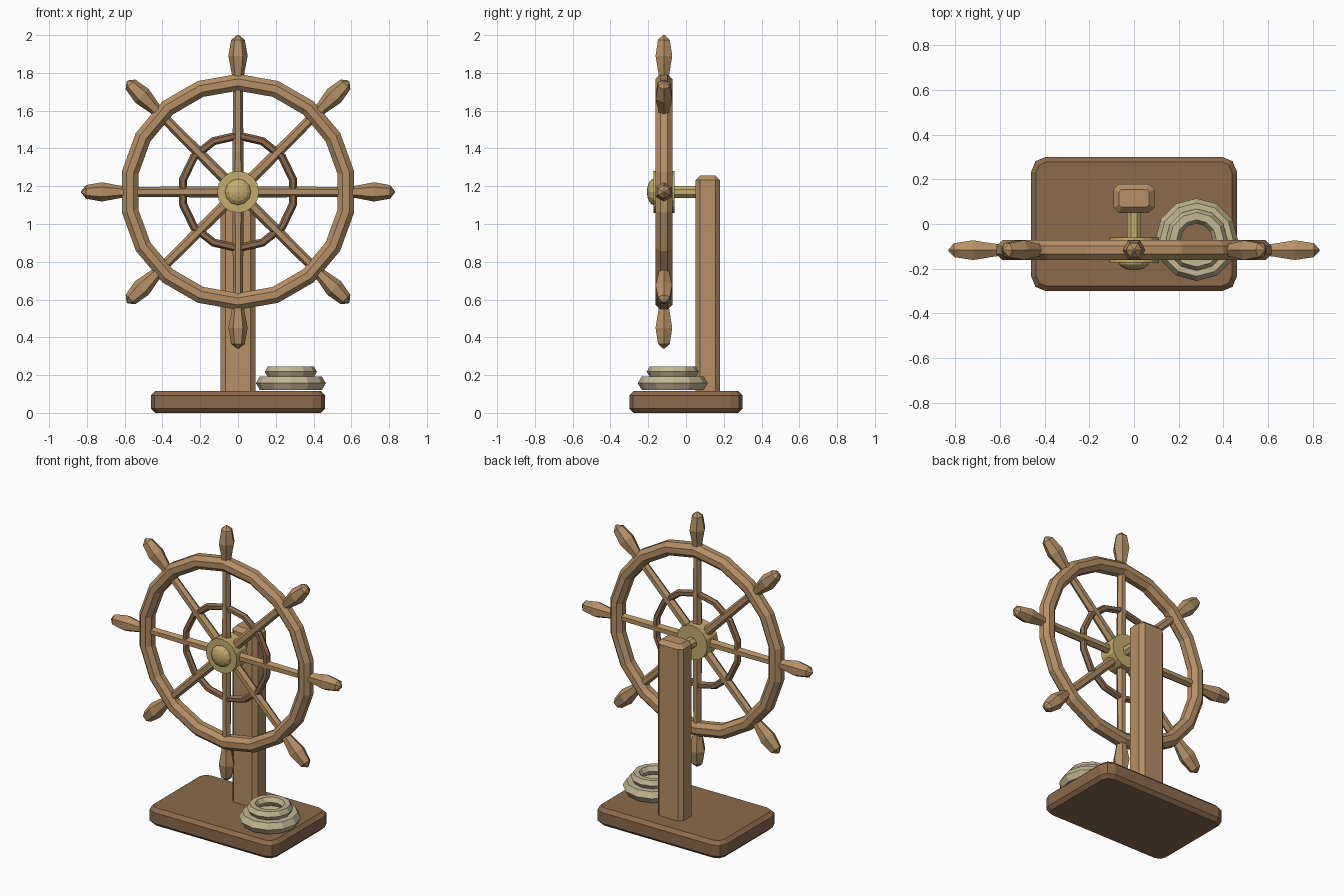
import bpy, bmesh
from math import pi, cos, sin
from mathutils import Matrix, Vector

if "Cube" in bpy.data.objects:
    bpy.data.objects.remove(bpy.data.objects["Cube"], do_unlink=True)


def material(name, rgb):
    m = bpy.data.materials.new(name)
    m.use_nodes = True
    m.diffuse_color = (*rgb, 1)
    m.node_tree.nodes["Principled BSDF"].inputs["Base Color"].default_value = (*rgb, 1)
    return m


light_wood = material("light wood", (0.46, 0.28, 0.135))
dark_wood = material("dark wood", (0.26, 0.145, 0.075))
brass = material("brass", (0.55, 0.42, 0.155))
rope = material("rope", (0.56, 0.47, 0.30))


def finish(name, bm, mat, matrix=Matrix()):
    bmesh.ops.recalc_face_normals(bm, faces=bm.faces)
    mesh = bpy.data.meshes.new(name)
    bm.to_mesh(mesh)
    bm.free()
    mesh.materials.append(mat)
    obj = bpy.data.objects.new(name, mesh)
    obj.matrix_world = matrix
    bpy.context.collection.objects.link(obj)
    return obj


def lathe(name, profile, sides, mat, matrix=Matrix(), phase=0, closed=False):
    """Turn (radius, height) points about local z; closed makes a ring."""
    bm = bmesh.new()
    turns = [phase + 2 * pi * i / sides for i in range(sides)]
    rings = [[bm.verts.new((r * cos(a), r * sin(a), h)) for a in turns] for r, h in profile]
    pairs = list(zip(rings, rings[1:]))
    if closed:
        pairs.append((rings[-1], rings[0]))
    else:
        bm.faces.new(rings[0])
        bm.faces.new(rings[-1])
    for a, b in pairs:
        for i in range(sides):
            j = (i + 1) % sides
            bm.faces.new((a[i], a[j], b[j], b[i]))
    return finish(name, bm, mat, matrix)


def ring(name, major, minor, sides, section, mat, matrix, phase=0, tilt=0):
    angles = [tilt + 2 * pi * k / section for k in range(section)]
    profile = [(major + minor * cos(a), minor * sin(a)) for a in angles]
    return lathe(name, profile, sides, mat, matrix, phase, closed=True)


def block(name, low, high, corner, steps, edge, mat):
    """Box with bevelled upright corners, then chamfered top and bottom rims."""
    low, high = Vector(low), Vector(high)
    bm = bmesh.new()
    bmesh.ops.create_cube(bm, size=1, matrix=Matrix.Translation((low + high) / 2)
                          @ Matrix.Diagonal((*(high - low), 1)))
    upright = [e for e in bm.edges if abs(e.verts[0].co.z - e.verts[1].co.z) > 1e-4]
    bmesh.ops.bevel(bm, geom=upright, offset=corner, segments=steps, profile=0.5, affect="EDGES")
    rims = [e for e in bm.edges if abs(e.verts[0].co.z - e.verts[1].co.z) < 1e-4]
    bmesh.ops.bevel(bm, geom=rims, offset=edge, segments=1, affect="EDGES")
    return finish(name, bm, mat)


# Stand
block("base", (-0.46, -0.30, 0), (0.46, 0.30, 0.115), 0.065, 2, 0.022, dark_wood)
block("post", (-0.092, 0.05, 0.08), (0.092, 0.18, 1.257), 0.025, 1, 0.025, light_wood)

# Wheel rings, turned about the y axis
centre = Matrix.Translation((0, -0.117, 1.17))
facing = centre @ Matrix.Rotation(pi / 2, 4, "X")
ring("rim", 0.58, 0.048, 18, 8, light_wood, facing, pi / 2, pi / 8)
ring("inner_ring", 0.298, 0.022, 14, 6, dark_wood, facing, pi / 2)

# Spokes with turned handles
handle = [(0.03, 0.60), (0.034, 0.63), (0.051, 0.72), (0.036, 0.805), (0.005, 0.83)]
for k in range(8):
    turn = centre @ Matrix.Rotation(k * pi / 4, 4, "Y")
    lathe(f"spoke_{k + 1}", [(0.03, 0.05), (0.026, 0.57)], 6, light_wood, turn)
    lathe(f"handle_{k + 1}", handle, 6, light_wood, turn)

# Hub, cap and axle; local height points to the front
lathe("hub", [(0.111, -0.057), (0.111, 0.055)], 16, brass, facing)
cap = [(0.071 * cos(a), 0.05 + 0.04 * sin(a)) for a in (0, pi / 8, pi / 4, pi * 3 / 8, pi * 0.49)]
lathe("hub_cap", cap, 12, brass, facing)
lathe("axle", [(0.035, -0.19), (0.035, 0)], 8, brass, facing, pi / 8)

# Coiled rope on the base
for name, major, minor, z in (("lower_coil", 0.143, 0.042, 0.157), ("upper_coil", 0.105, 0.033, 0.218)):
    ring(name, major, minor, 12, 6, rope, Matrix.Translation((0.28, -0.07, z)))
